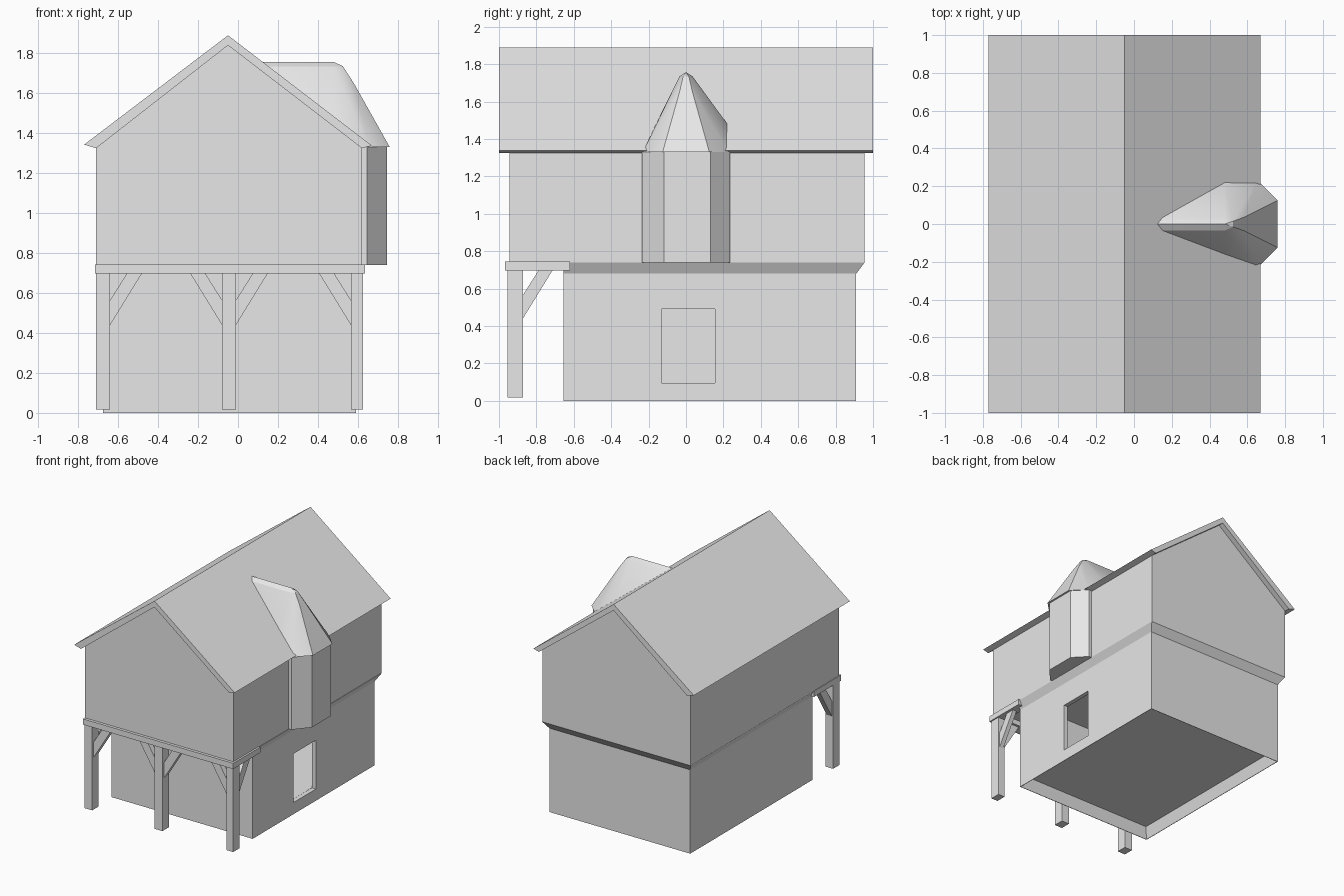
import bpy, bmesh
from mathutils import Vector

cube = bpy.data.objects.get("Cube")
if cube:
    bpy.data.objects.remove(cube)

mat = bpy.data.materials.new("plain_grey")
mat.use_nodes = True
GREY = (0.8, 0.8, 0.8, 1)
mat.diffuse_color = GREY
mat.node_tree.nodes["Principled BSDF"].inputs["Base Color"].default_value = GREY


def finish(name, bm):
    bmesh.ops.recalc_face_normals(bm, faces=bm.faces)
    mesh = bpy.data.meshes.new(name)
    bm.to_mesh(mesh)
    bm.free()
    mesh.materials.append(mat)
    obj = bpy.data.objects.new(name, mesh)
    bpy.context.collection.objects.link(obj)
    return obj


def prism(name, profile, axis, lo, hi):
    """Extrude a 2D profile along the given axis (x, y or z)."""
    place = {"x": lambda a, b, t: (t, a, b),
             "y": lambda a, b, t: (a, t, b),
             "z": lambda a, b, t: (a, b, t)}[axis]
    bm = bmesh.new()
    face = bm.faces.new([bm.verts.new(place(a, b, lo)) for a, b in profile])
    new = bmesh.ops.extrude_face_region(bm, geom=[face], use_keep_orig=True)
    verts = [g for g in new["geom"] if isinstance(g, bmesh.types.BMVert)]
    bmesh.ops.translate(bm, verts=verts, vec=place(0, 0, hi - lo))
    return finish(name, bm)


def box(name, x, y, z):
    corners = [(x[0], y[0]), (x[1], y[0]), (x[1], y[1]), (x[0], y[1])]
    return prism(name, corners, "z", *z)


def activate(obj):
    bpy.ops.object.select_all(action="DESELECT")
    obj.select_set(True)
    bpy.context.view_layer.objects.active = obj


# Ground floor: hollow shell that flares out to meet the upper storey
X0, X1, Y0, Y1 = -0.675, 0.59, -0.655, 0.91
T = 0.035


def rect(z, inset=0.0, flare=0.0, back=0.0):
    x0, x1 = X0 + inset - flare, X1 - inset + flare
    y0, y1 = Y0 + inset, Y1 - inset + back
    return [(x0, y0, z), (x1, y0, z), (x1, y1, z), (x0, y1, z)]


bm = bmesh.new()
rings = [[bm.verts.new(p) for p in r] for r in (
    rect(0), rect(0.68), rect(0.74, 0, 0.033, 0.045),
    rect(0.74, T), rect(0.09, T), rect(0, 0.004))]
for a, b in zip(rings, rings[1:] + rings[:1]):
    for i in range(4):
        j = (i + 1) % 4
        bm.faces.new((a[i], a[j], b[j], b[i]))
ground_walls = finish("ground_floor_walls", bm)

# Doorway opening in the side wall
cutter = box("doorway_cutter", (0.5, 0.7), (-0.13, 0.155), (0.095, 0.49))
cutter.hide_render = True
cut = ground_walls.modifiers.new("doorway", "BOOLEAN")
cut.operation = "DIFFERENCE"
cut.solver = "EXACT"
cut.object = cutter
activate(ground_walls)
bpy.ops.object.modifier_apply(modifier=cut.name)
bpy.data.objects.remove(cutter)

box("ground_floor_slab", (X0 + T, X1 - T), (Y0 + T, Y1 - T), (0.088, 0.096))

# Upper storey with gables
WALL_L, WALL_R, EAVE, RIDGE = -0.71, 0.62, 1.33, -0.05
prism("upper_storey", [(WALL_L, 0.74), (WALL_R, 0.74), (WALL_R, EAVE),
                       (RIDGE, 1.84), (WALL_L, EAVE)], "y", -0.945, 0.955)

# Main roof
prism("main_roof", [(-0.77, 1.343), (RIDGE, 1.89), (0.67, 1.338),
                    (WALL_R, 1.325), (RIDGE, 1.84), (WALL_L, 1.325)], "y", -1, 1)

# Bay hanging from the side wall
prism("bay_walls", [(0.6, -0.235), (0.645, -0.235), (0.745, -0.118), (0.745, 0.13),
                    (0.645, 0.235), (0.6, 0.235)], "z", 0.74, 1.335)

# Faceted bay roof running back into the main roof
section = [(-0.235, EAVE), (-0.035, 1.735), (0, 1.757), (0.035, 1.735),
           (0.225, 1.475), (0.235, EAVE)]
points = [(x, y, z) for x in (0.04, 0.48) for y, z in section]
for s in (-1, 1):
    points += [(0.525, s * 0.015, 1.735), (0.58, s * 0.035, 1.65),
               (0.655, s * 0.23, EAVE), (0.76, s * 0.125, EAVE)]
bm = bmesh.new()
for p in points:
    bm.verts.new(Vector(p))
hull = bmesh.ops.convex_hull(bm, input=bm.verts[:])
loose = [v for v in bm.verts if not v.link_faces]
bmesh.ops.delete(bm, geom=loose, context="VERTS")
bay_roof = finish("bay_roof", bm)
activate(bay_roof)
bpy.ops.object.shade_smooth_by_angle(angle=0.4)

# Porch beams
BEAM = (0.698, 0.744)
box("front_beam", (-0.715, 0.635), (-0.968, -0.87), BEAM)
box("right_side_beam", (-0.715, -0.635), (-0.968, -0.62), BEAM)
box("left_side_beam", (0.555, 0.635), (-0.968, -0.62), BEAM)

# Porch posts with diagonal braces
LOW, HIGH, TOP = 0.44, 0.565, 0.70


def brace(name, start, side, axis, lo, hi):
    prism(name, [(start, LOW), (start + side * 0.16, TOP),
                 (start + side * 0.085, TOP), (start, HIGH)], axis, lo, hi)


posts = {"right": (-0.71, -0.64, (1,)), "middle": (-0.08, -0.01, (-1, 1)),
         "left": (0.565, 0.625, (-1,))}
for name, (x0, x1, sides) in posts.items():
    box(name + "_post", (x0, x1), (-0.955, -0.872), (0.017, TOP))
    for side in sides:
        brace(name + "_front_brace", x1 if side > 0 else x0, side, "y", -0.935, -0.89)
    if name != "middle":
        brace(name + "_side_brace", -0.872, 1, "x", x0 + 0.012, x1 - 0.012)
